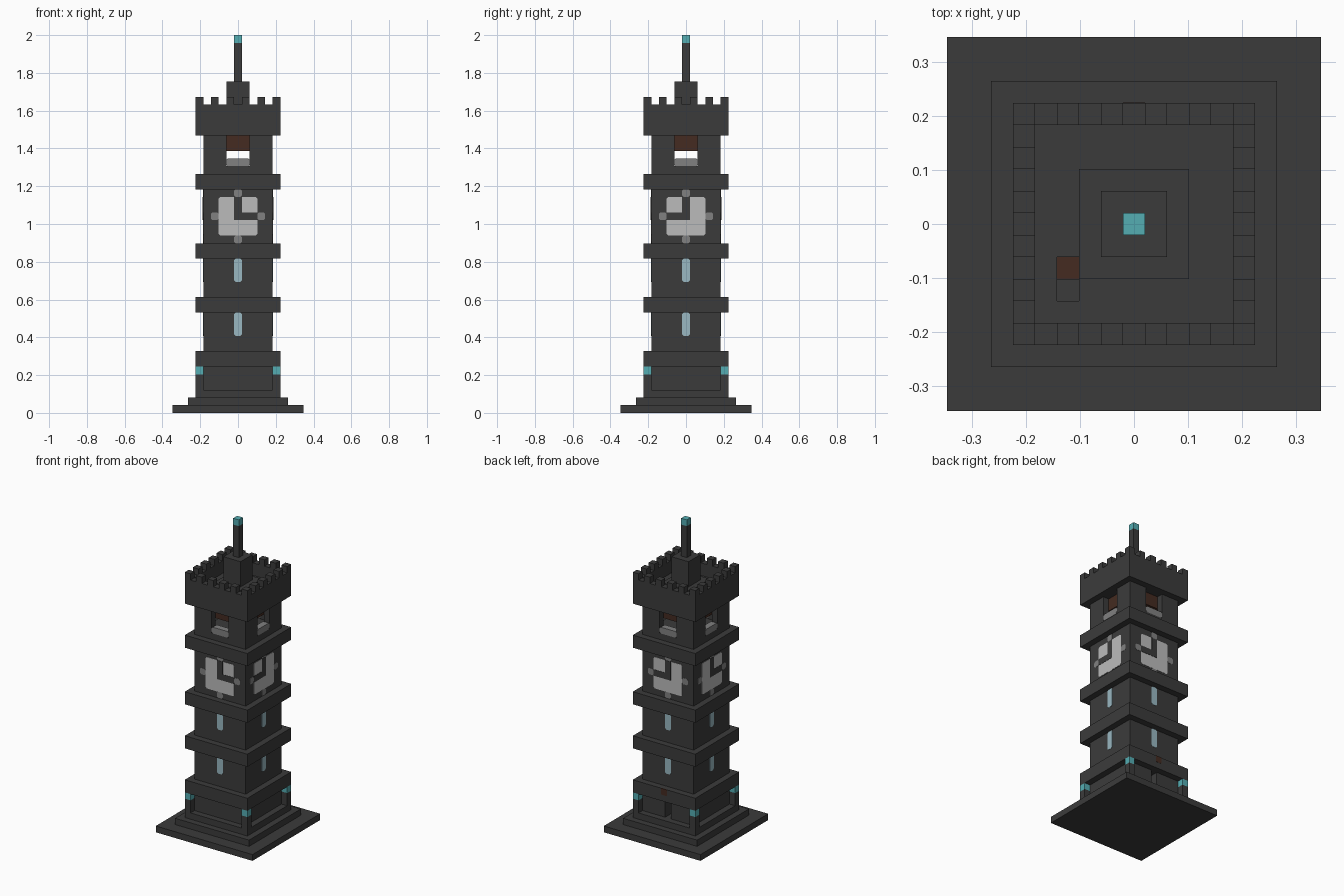
import bpy
import bmesh
from mathutils import Matrix, Vector

cube = bpy.data.objects.get("Cube")
if cube:
    bpy.data.objects.remove(cube, do_unlink=True)

U = 2 / 49  # one block


def material(name, r, g, b):
    m = bpy.data.materials.new(name)
    m.use_nodes = True
    m.diffuse_color = (r, g, b, 1)
    m.node_tree.nodes["Principled BSDF"].inputs["Base Color"].default_value = (r, g, b, 1)
    return m


STONE = material("dark stone", .044, .044, .044)
TEAL = material("teal lamp", .09, .42, .45)
GLASS = material("pale blue glass", .32, .48, .54)
DIAL = material("pale dial", .5, .5, .5)
GREY = material("mid grey", .22, .22, .22)
WOOD = material("brown wood", .058, .024, .015)


def blocks(name, mat, boxes, clip=0):
    """Mesh of boxes (x0, x1, y0, y1, z0, z1) in block units; clip cuts corners along y."""
    bm = bmesh.new()
    for x0, x1, y0, y1, z0, z1 in boxes:
        mid = Vector((x0 + x1, y0 + y1, z0 + z1)) * U / 2
        size = Matrix.Diagonal((U * (x1 - x0), U * (y1 - y0), U * (z1 - z0), 1))
        bmesh.ops.create_cube(bm, size=1, matrix=Matrix.Translation(mid) @ size)
    if clip:
        edges = [e for e in bm.edges
                 if abs(e.verts[0].co.x - e.verts[1].co.x) < 1e-5
                 and abs(e.verts[0].co.z - e.verts[1].co.z) < 1e-5]
        bmesh.ops.bevel(bm, geom=edges, offset=clip * U, segments=1, affect='EDGES')
    me = bpy.data.meshes.new(name)
    bm.to_mesh(me)
    bm.free()
    me.materials.append(mat)
    ob = bpy.data.objects.new(name, me)
    bpy.context.collection.objects.link(ob)
    return ob


def square(w, z0, z1):
    return (-w / 2, w / 2, -w / 2, w / 2, z0, z1)


# Base steps and plinth
blocks("base_steps", STONE, [square(17, 0, 1), square(13, 1, 2), square(11, 2, 3)])

# Recessed ground floor with a narrow doorway at the back
blocks("ground_floor", STONE, [(-4.5, -.5, -4.5, 4.5, 3, 6), (.5, 4.5, -4.5, 4.5, 3, 6),
                               (-.5, .5, -4.5, 1.5, 3, 6)])
blocks("door_keystone", WOOD, [(-.5, .5, 5.4, 5.53, 7, 8)])

# Corner posts topped with lamps
corners = [(sx, sy) for sx in (-5, 5) for sy in (-5, 5)]
blocks("corner_posts", STONE, [(x - .5, x + .5, y - .5, y + .5, 3, 5) for x, y in corners])
blocks("corner_lamps", TEAL, [(x - .5, x + .5, y - .5, y + .5, 5, 6) for x, y in corners])

# Shaft and projecting bands
blocks("shaft", STONE, [square(9, 8, 32)])
blocks("bands", STONE, [square(11, z, z + 2) for z in (6, 13, 20, 29)])

# Belfry walls with an opening on each side
walls = []
for sx in (-1, 1):
    for sy in (-1, 1):
        for ax, bx, ay, by in ((1.5, 4.5, 3.5, 4.5), (3.5, 4.5, 1.5, 3.5)):
            xs, ys = sorted((sx * ax, sx * bx)), sorted((sy * ay, sy * by))
            walls.append((*xs, *ys, 32, 36))
blocks("belfry_walls", STONE, walls)
blocks("belfry_ceiling", WOOD, [square(7, 34, 36)])

# Details on the four sides, made on the front and carried round
front = Matrix.Identity(4)
back = Matrix.Diagonal((1, -1, 1, 1))
right = Matrix(((0, -1, 0, 0), (-1, 0, 0, 0), (0, 0, 1, 0), (0, 0, 0, 1)))
left = Matrix.Diagonal((-1, 1, 1, 1)) @ right
F = -4.5
for side, turn in (("front", front), ("back", back), ("right", right), ("left", left)):
    parts = [
        blocks(side + "_windows", GLASS,
               [(-.5, .5, F - .04, F + .1, z, z + 3) for z in (10, 17)], .2),
        blocks(side + "_dial", DIAL, [(-2.5, 2.5, F - .04, F + .1, 23, 28)], .2),
        blocks(side + "_dial_marks", GREY,
               [(-.5, .5, F - .04, F + .1, z, z + 1) for z in (22, 28)]
               + [(x - .5, x + .5, F - .04, F + .1, 25, 26) for x in (-3, 3)], .2),
        blocks(side + "_clock_hands", STONE, [(-.5, .5, F - .08, F, 25, 28),
                                              (.5, 2.5, F - .08, F, 25, 26)]),
        blocks(side + "_belfry_rail", GREY, [(-1.5, 1.5, F, F + 1, 32, 33)], .2),
    ]
    for ob in parts:
        ob.data.transform(turn)
        if turn.determinant() < 0:
            ob.data.flip_normals()

# Roof slab with a hatch hole
blocks("roof_slab", STONE, [(-5.5, -3.5, -5.5, 5.5, 36, 38), (-2.5, 5.5, -5.5, 5.5, 36, 38),
                            (-3.5, -2.5, -5.5, -3.5, 36, 38), (-3.5, -2.5, -1.5, 5.5, 36, 38),
                            (-3.5, -2.5, -3.5, -2.5, 36, 37)])

# Parapet and battlements
blocks("parapet", STONE, [(-5.5, 5.5, -5.5, -4.5, 38, 40), (-5.5, 5.5, 4.5, 5.5, 38, 40),
                          (-5.5, -4.5, -4.5, 4.5, 38, 40), (4.5, 5.5, -4.5, 4.5, 38, 40)])
spots = {(i, s) for i in range(-5, 6, 2) for s in (-5, 5)}
spots |= {(s, i) for i, s in spots}
blocks("merlons", STONE, [(x - .5, x + .5, y - .5, y + .5, 40, 41) for x, y in sorted(spots)])

# Spire and its lamp
blocks("spire", STONE, [square(5, 38, 39), square(3, 39, 43), square(1, 43, 48)])
blocks("spire_lamp", TEAL, [square(1, 48, 49)])
